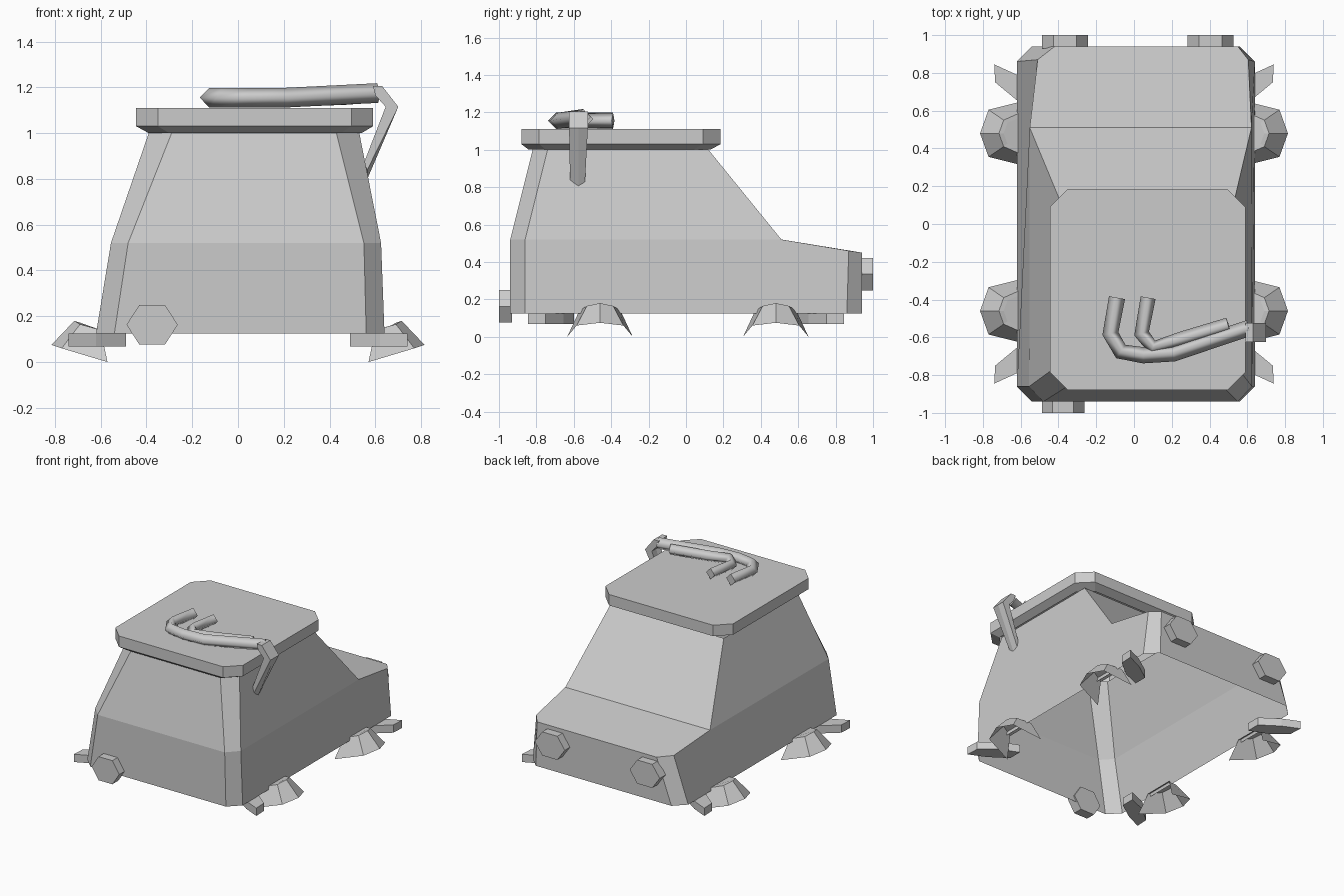
import bpy, bmesh
from math import cos, sin, pi

if "Cube" in bpy.data.objects:
    bpy.data.objects.remove(bpy.data.objects["Cube"])


def build(name, verts, faces):
    bm = bmesh.new()
    vs = [bm.verts.new(v) for v in verts]
    for f in faces:
        bm.faces.new([vs[i] for i in f])
    bmesh.ops.recalc_face_normals(bm, faces=bm.faces)
    me = bpy.data.meshes.new(name)
    bm.to_mesh(me)
    bm.free()
    ob = bpy.data.objects.new(name, me)
    bpy.context.collection.objects.link(ob)
    return ob


def octagon(x0, x1, y0, y1, c, z):
    """Rectangle with cut corners, starting at the front left."""
    return [(x0 + c, y0, z), (x1 - c, y0, z), (x1, y0 + c, z), (x1, y1 - c, z),
            (x1 - c, y1, z), (x0 + c, y1, z), (x0, y1 - c, z), (x0, y0 + c, z)]


def loft(name, rings, cap_first=True, cap_last=True, closed=True):
    n = len(rings[0])
    verts = [v for r in rings for v in r]
    faces = [(k*n + i, k*n + (i+1) % n, (k+1)*n + (i+1) % n, (k+1)*n + i)
             for k in range(len(rings) - 1) for i in range(n if closed else n - 1)]
    if cap_first:
        faces.append(tuple(range(n)))
    if cap_last:
        faces.append(tuple(range((len(rings)-1)*n, len(rings)*n)))
    return build(name, verts, faces)


# Body shell: open underneath, slightly lopsided, sloped hood and windscreen
base = octagon(-.62, .64, -.94, .94, .08, .125)
mid = [(-.48, -.94, .52), (.55, -.94, .52), (.625, -.86, .52), (.605, .87, .46),
       (.55, .94, .45), (-.42, .94, .45), (-.51, .87, .46), (-.555, -.86, .52)]
top = [(-.29, -.82, 1), (.43, -.82, 1), (.53, -.74, 1), (.53, .12, 1),
       (-.39, .12, 1), (-.39, -.74, 1)]
crease = [(.622, .51, .52), (-.552, .51, .52)]        # indices 22, 23
faces = [(i, (i+1) % 8, 8 + (i+1) % 8, 8 + i) for i in (0, 1, 3, 4, 5, 7)]
faces += [(2, 3, 11, 22, 10), (6, 7, 15, 23, 14),     # lower sides
          (10, 22, 19, 18), (23, 15, 21, 20),         # upper sides
          (8, 9, 17, 16), (9, 10, 18, 17), (15, 8, 16, 21),
          (11, 12, 13, 14, 23, 22), (22, 23, 20, 19)]  # hood, windscreen
build("body", base + mid + top + crease, faces)

# Roof slab with tapered underside
loft("roof", [octagon(-.39, .54, -.84, .13, .09, 1.0),
              octagon(-.445, .59, -.88, .185, .095, 1.03),
              octagon(-.445, .59, -.88, .185, .095, 1.11)], cap_first=False)


# Hexagonal lamps
def lamp(name, x, z, rx, y0, y1):
    ring = [(rx*cos(i*pi/3), .1*sin(i*pi/3)) for i in range(6)]
    loft(name, [[(x + a, y, z + b) for a, b in ring] for y in (y0, y1)])


lamp("front_lamp", -.375, .163, .112, -1.0, -.93)
lamp("rear_lamp_left", -.365, .335, .122, .93, 1.0)
lamp("rear_lamp_right", .405, .335, .122, .93, 1.0)

# Flared wheel skirts and corner brackets
for sx, side in ((-1, "left"), (1, "right")):
    for sy, end in ((-1, "front"), (1, "rear")):
        yc = -.46 if sy < 0 else .48
        shift = 0

        def arc(pts):
            full = pts + [(x, -y, z) for x, y, z in reversed(pts[:-1])]
            return [(sx*(x + shift), yc + y, z) for x, y, z in full]

        skirt = [arc([(.57, -.175, 0), (.77, -.125, .06), (.815, 0, .075)]),
                 arc([(.60, -.11, .14), (.69, -.07, .165), (.715, 0, .18)]),
                 arc([(.60, -.085, .14), (.67, -.055, .16), (.69, 0, .172)])]
        loft(f"wheel_skirt_{end}_{side}", skirt, False, True, False)

        plan = [(.74, .845), (.735, .75), (.62, .655), (.49, .60), (.49, .70), (.62, .79)]
        loft(f"corner_bracket_{end}_{side}",
             [[(sx*x, sy*y, z) for x, y in plan] for z in (.068, .125)])


# Bent roof pipes with a diamond section
def pipe(name, pts, r):
    cu = bpy.data.curves.new(name, 'CURVE')
    cu.dimensions = '3D'
    cu.bevel_depth = r
    cu.bevel_resolution = 0
    cu.use_fill_caps = True
    sp = cu.splines.new('POLY')
    sp.points.add(len(pts) - 1)
    for p, c in zip(sp.points, pts):
        p.co = (*c, 1)
    ob = bpy.data.objects.new(name, cu)
    bpy.context.collection.objects.link(ob)


pipe("roof_pipe_outer", [(-.09, -.39, 1.155), (-.125, -.58, 1.155), (-.07, -.675, 1.155),
                         (.05, -.695, 1.155), (.21, -.685, 1.155), (.61, -.55, 1.175)], .043)
pipe("roof_pipe_inner", [(.075, -.39, 1.155), (.04, -.58, 1.155), (.10, -.655, 1.155),
                         (.25, -.61, 1.155), (.5, -.535, 1.165)], .04)

# Strap that hangs down over the roof edge, ending in a point
strap = [[(.59, y, 1.205), (.63, y, 1.205), (.70, y, 1.115), (.565, yb, zb),
          (.55, yb, zb + .03), (.645, y, 1.115), (.60, y, 1.165)]
         for y, yb, zb in ((-.625, -.62, .84), (-.575, -.575, .80), (-.525, -.54, .83))]
loft("roof_strap", strap)
